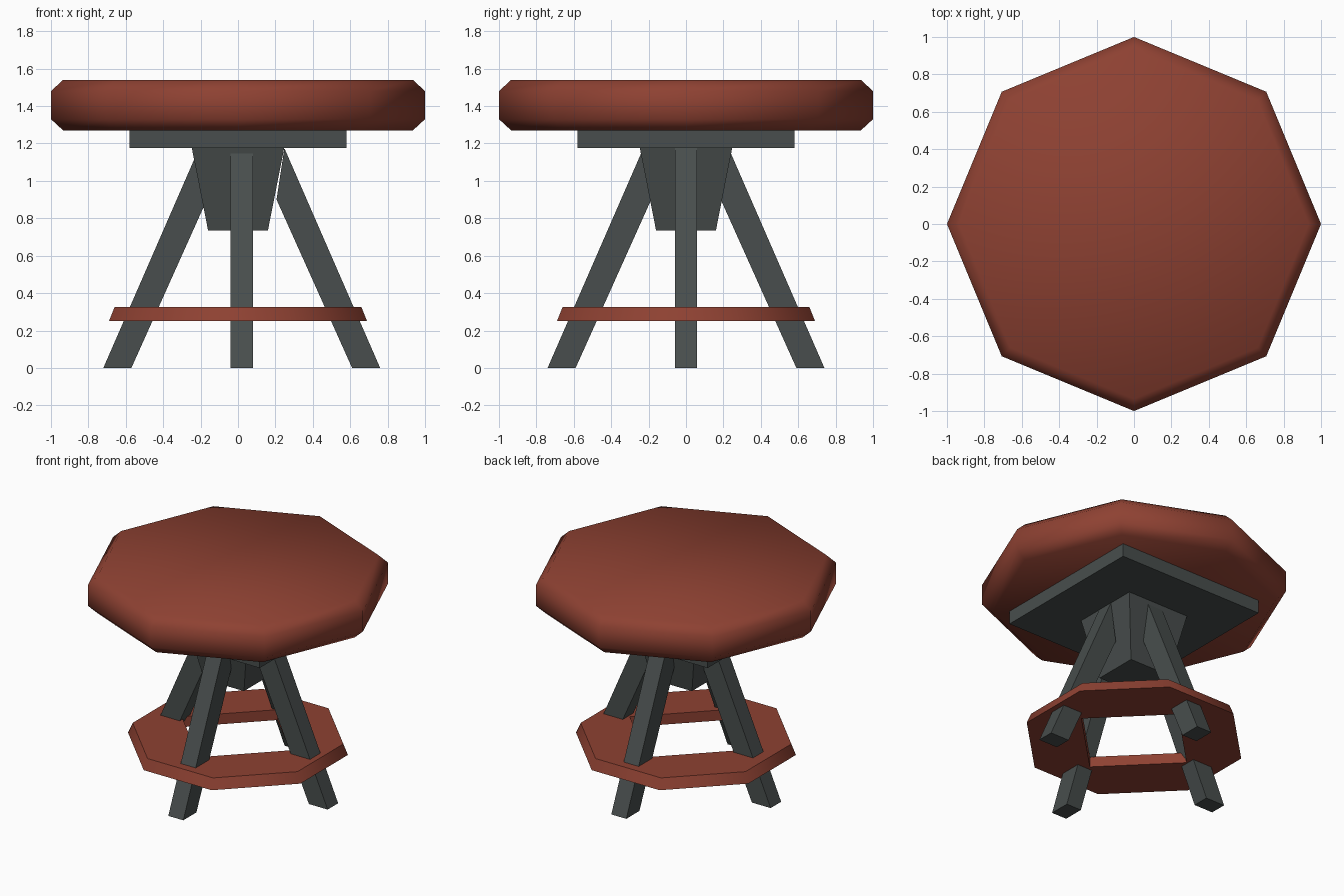
import bpy, bmesh, math
from mathutils import Matrix, Vector

if "Cube" in bpy.data.objects:
    bpy.data.objects.remove(bpy.data.objects["Cube"])


def material(name, rgb):
    m = bpy.data.materials.new(name)
    m.diffuse_color = (*rgb, 1)
    m.use_nodes = True
    m.node_tree.nodes["Principled BSDF"].inputs["Base Color"].default_value = m.diffuse_color
    return m


RED = material("red leather", (0.27, 0.053, 0.032))
GREY = material("dark grey wood", (0.065, 0.076, 0.074))


def finish(bm, name, mat, smooth_angle=None):
    bmesh.ops.remove_doubles(bm, verts=bm.verts, dist=1e-5)
    bmesh.ops.recalc_face_normals(bm, faces=bm.faces)
    me = bpy.data.meshes.new(name)
    bm.to_mesh(me)
    bm.free()
    me.materials.append(mat)
    ob = bpy.data.objects.new(name, me)
    bpy.context.collection.objects.link(ob)
    if smooth_angle:
        bpy.ops.object.select_all(action='DESELECT')
        ob.select_set(True)
        bpy.context.view_layer.objects.active = ob
        bpy.ops.object.shade_smooth_by_angle(angle=math.radians(smooth_angle))
    return ob


def loft(rings, name, mat, smooth_angle=None, closed=False):
    """Skin rings of points; cap the ends, or join last to first if closed."""
    bm = bmesh.new()
    vs = [[bm.verts.new(p) for p in r] for r in rings]
    n = len(vs[0])
    pairs = list(zip(vs, vs[1:])) + ([(vs[-1], vs[0])] if closed else [])
    for a, b in pairs:
        for i in range(n):
            j = (i + 1) % n
            bm.faces.new((a[i], a[j], b[j], b[i]))
    if not closed:
        bm.faces.new(vs[0])
        bm.faces.new(vs[-1])
    return finish(bm, name, mat, smooth_angle)


def octagon(r, z):
    return [(r * math.cos(i * math.pi / 4), r * math.sin(i * math.pi / 4), z) for i in range(8)]


def square(h, z):
    return [(h, h, z), (-h, h, z), (-h, -h, z), (h, -h, z)]


# Padded octagonal seat with bevelled rims
loft([octagon(0.935, 1.27), octagon(1, 1.33), octagon(1, 1.48), octagon(0.935, 1.54)],
     "seat", RED, 60)

# Square mounting plate and tapered hub below the seat
loft([square(0.58, 1.175), square(0.58, 1.275)], "mounting_plate", GREY)
loft([square(0.16, 0.735), square(0.247, 1.176)], "tapered_hub", GREY)

# Four splayed legs around a slightly offset centre
profile = [(0.59, 0), (0.74, 0), (0.228, 1.175), (0.186, 0.9)]
for k, side in enumerate(("right", "back", "left", "front")):
    turn = Matrix.Translation((0.02, 0, 0)) @ Matrix.Rotation(k * math.pi / 2, 4, 'Z')
    loft([[turn @ Vector((x, y, z)) for x, z in profile] for y in (-0.06, 0.06)],
         side + "_leg", GREY)


# Foot ring: octagonal outside, diamond hole inside
def ring_outer(a, t, z):
    pts = []
    for k in range(4):
        m = Matrix.Rotation(k * math.pi / 2, 3, 'Z')
        pts += [m @ Vector((a, -t, z)), m @ Vector((a, t, z))]
    return pts


def ring_inner(r, z):
    return ring_outer(r, 0, z)


loft([ring_outer(0.69, 0.272, 0.25), ring_outer(0.66, 0.262, 0.325),
      ring_inner(0.45, 0.325), ring_inner(0.45, 0.25)],
     "foot_ring", RED, 50, closed=True)
